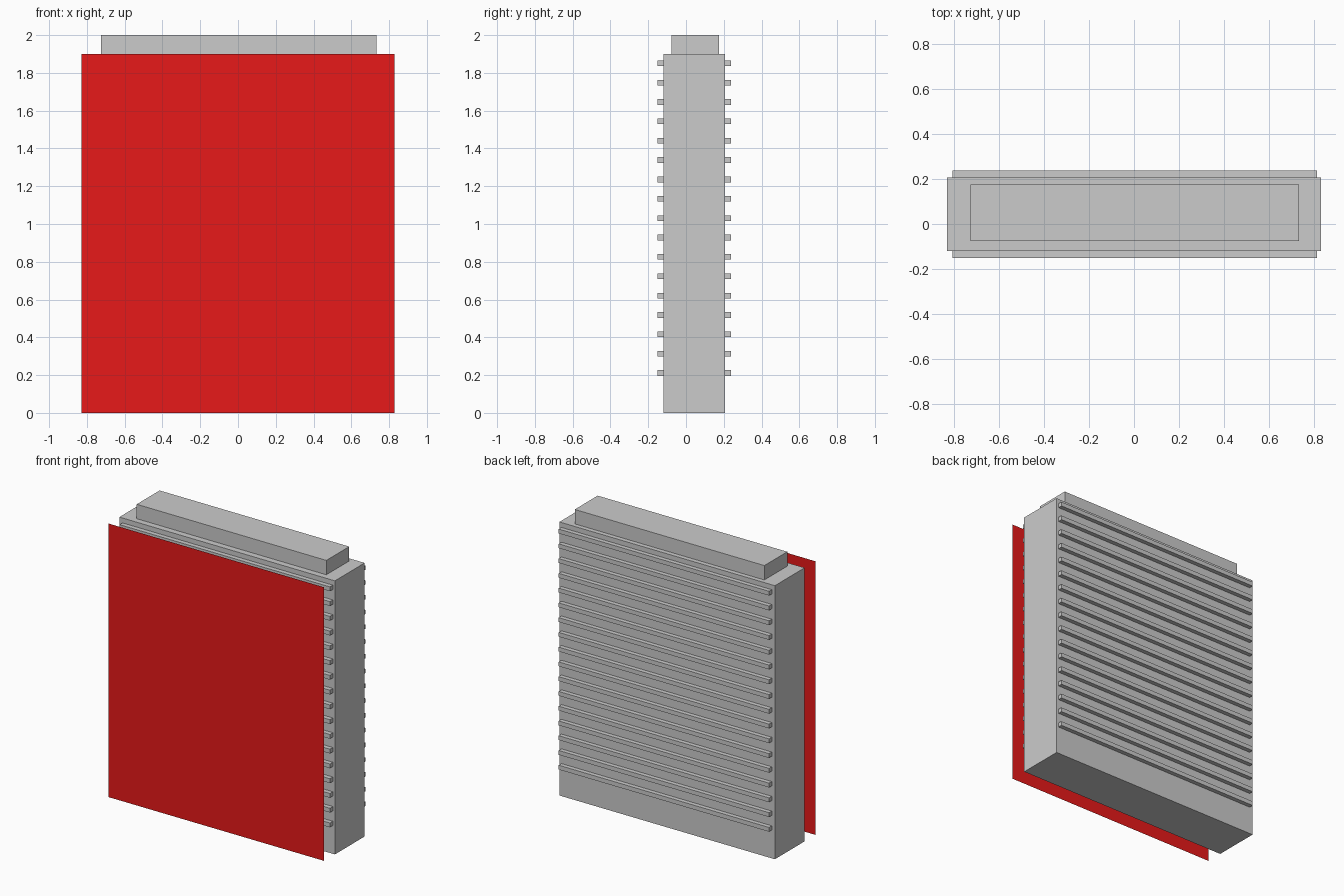
import bpy

if "Cube" in bpy.data.objects:
    bpy.data.objects.remove(bpy.data.objects["Cube"])


def box(name, x, y, z):
    """Axis-aligned box from (min, max) pairs."""
    bpy.ops.mesh.primitive_cube_add(size=1)
    ob = bpy.context.object
    ob.name = name
    for v in ob.data.vertices:
        v.co = [r[0] + (c + 0.5) * (r[1] - r[0]) for r, c in zip((x, y, z), v.co)]
    return ob


# Main casing and the narrower cap on top
box("casing", (-0.828, 0.828), (-0.119, 0.207), (0, 1.9))
box("top_cap", (-0.725, 0.732), (-0.076, 0.175), (1.9, 2.0))

# Horizontal ribs, 17 on each face
for side, y in (("front", (-0.151, -0.119)), ("back", (0.207, 0.237))):
    rib = box(side + "_ribs", (-0.804, 0.812), y, (0.196, 0.226))
    arr = rib.modifiers.new("stack", 'ARRAY')
    arr.count = 17
    arr.use_relative_offset = False
    arr.use_constant_offset = True
    arr.constant_offset_displace = (0, 0, 0.1025)

# Thin red sheet standing in front of the casing
mesh = bpy.data.meshes.new("front_panel")
w, y, h = 0.828, -0.237, 1.9
mesh.from_pydata([(-w, y, 0), (w, y, 0), (w, y, h), (-w, y, h)], [], [(0, 1, 2, 3)])
panel = bpy.data.objects.new("front_panel", mesh)
bpy.context.collection.objects.link(panel)
red = bpy.data.materials.new("red")
red.diffuse_color = (0.8, 0.01, 0.01, 1)
red.use_nodes = True
red.node_tree.nodes["Principled BSDF"].inputs["Base Color"].default_value = red.diffuse_color
mesh.materials.append(red)
